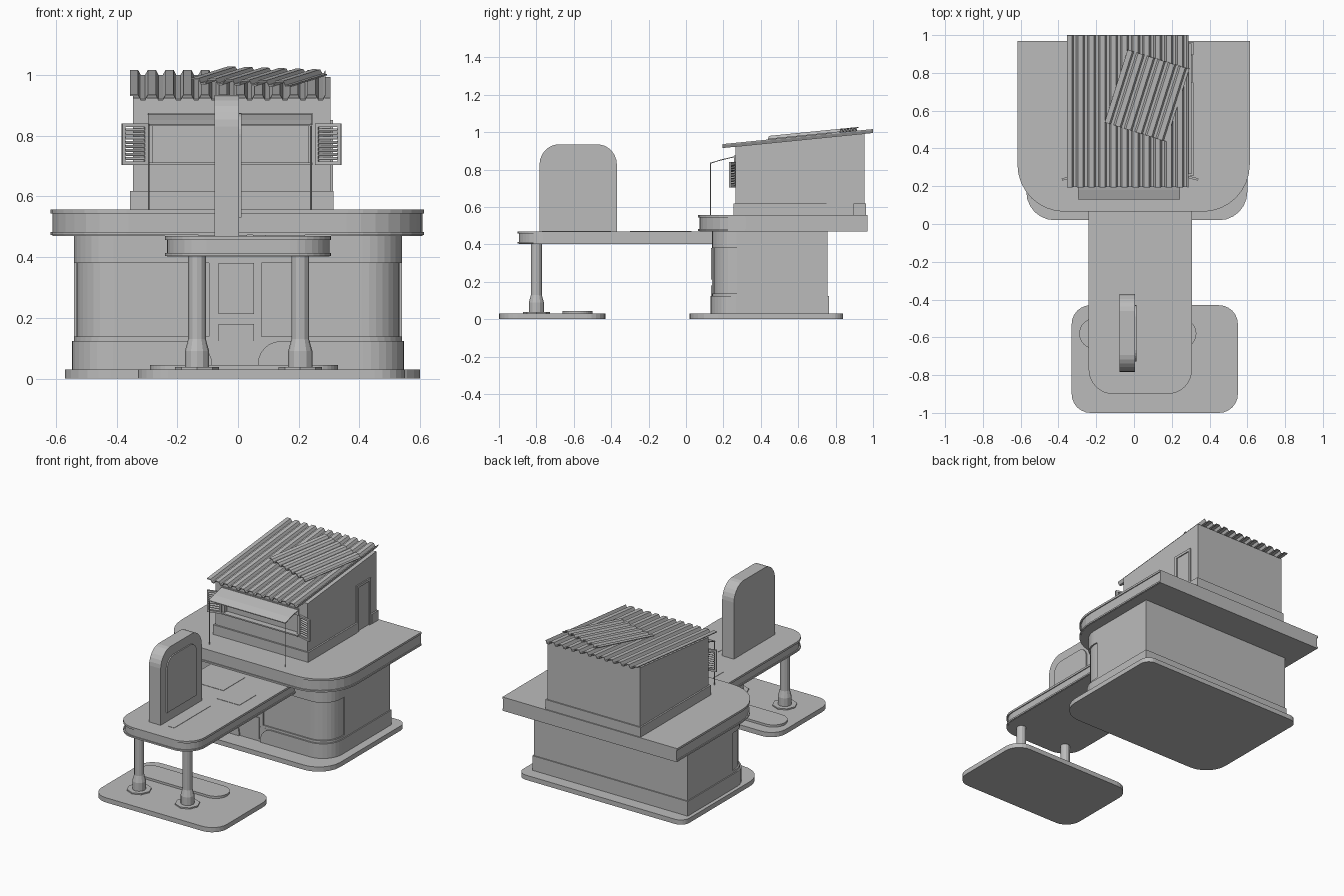
import bpy, bmesh, math
from mathutils import Matrix, Vector

if "Cube" in bpy.data.objects:
    bpy.data.objects.remove(bpy.data.objects["Cube"])

grey = bpy.data.materials.new("plain grey")
grey.diffuse_color = (0.5, 0.5, 0.5, 1)
grey.use_nodes = True
grey.node_tree.nodes["Principled BSDF"].inputs["Base Color"].default_value = grey.diffuse_color


def finish(name, bm):
    bmesh.ops.recalc_face_normals(bm, faces=bm.faces[:])
    me = bpy.data.meshes.new(name)
    bm.to_mesh(me)
    bm.free()
    me.materials.append(grey)
    ob = bpy.data.objects.new(name, me)
    bpy.context.collection.objects.link(ob)
    return ob


def prism(name, pts, a, b, axis='z'):
    """Extrude a 2D outline from a to b along an axis."""
    put = {'z': lambda u, v, w: (u, v, w), 'x': lambda u, v, w: (w, u, v),
           'y': lambda u, v, w: (u, w, v)}[axis]
    bm = bmesh.new()
    lo = [bm.verts.new(put(u, v, a)) for u, v in pts]
    hi = [bm.verts.new(put(u, v, b)) for u, v in pts]
    bm.faces.new(lo)
    bm.faces.new(hi)
    n = len(pts)
    for i in range(n):
        j = (i + 1) % n
        bm.faces.new((lo[i], lo[j], hi[j], hi[i]))
    return finish(name, bm)


def rounded(u0, u1, v0, v1, r_lo, r_hi=0, seg=6):
    """Rectangle outline with one radius at low v and another at high v."""
    pts = []
    for cu, cv, r, start in ((u0, v0, r_lo, 180), (u1, v0, r_lo, 270),
                             (u1, v1, r_hi, 0), (u0, v1, r_hi, 90)):
        if r == 0:
            pts.append((cu, cv))
            continue
        ou = cu + r if cu == u0 else cu - r
        ov = cv + r if cv == v0 else cv - r
        for i in range(seg + 1):
            a = math.radians(start + 90 * i / seg)
            pts.append((ou + r * math.cos(a), ov + r * math.sin(a)))
    return pts


def box(name, x0, x1, y0, y1, z0, z1):
    return prism(name, rounded(x0, x1, y0, y1, 0), z0, z1)


def cut(ob, cutter):
    m = ob.modifiers.new("cut", 'BOOLEAN')
    m.operation = 'DIFFERENCE'
    m.solver = 'EXACT'
    m.object = cutter
    cutter.hide_render = True
    cutter.hide_viewport = True


def lathe(name, x, y, profile, seg=12):
    bm = bmesh.new()
    rings = [[bm.verts.new((x + r * math.cos(2 * math.pi * i / seg),
                            y + r * math.sin(2 * math.pi * i / seg), z))
              for i in range(seg)] for r, z in profile]
    for p, q in zip(rings, rings[1:]):
        for i in range(seg):
            j = (i + 1) % seg
            bm.faces.new((p[i], p[j], q[j], q[i]))
    bm.faces.new(rings[0])
    bm.faces.new(rings[-1])
    return finish(name, bm)


def lipped_slab(name, x0, x1, y0, y1, z0, z1, r, lip=0.006):
    """Slab with a projecting lip along its top and bottom edges."""
    prism(name, rounded(x0 + lip, x1 - lip, y0 + lip, y1, r, 0, 8), z0, z1 - 0.002)
    prism(name + "_top_lip", rounded(x0, x1, y0, y1, r, 0, 8), z1 - 0.013, z1)
    prism(name + "_bottom_lip", rounded(x0, x1, y0, y1, r, 0, 8), z0 + 0.002, z0 + 0.012)


def sheet(name, width, length, pitch, height, matrix):
    """Corrugated sheet, ribs along local y."""
    pts, x = [], 0
    while x < width - 0.001:
        for dx, h in ((0, height), (0.45, height), (0.6, 0), (0.85, 0)):
            if x + dx * pitch <= width:
                pts.append((x + dx * pitch - width / 2, h))
        x += pitch
    pts += [(u, h - 0.005) for u, h in reversed(pts)]
    ob = prism(name, pts, -length / 2, length / 2, 'y')
    ob.data.transform(matrix)
    return ob


# Ground slabs and kerb island
prism("building_base", rounded(-0.57, 0.60, 0.02, 0.84, 0.15, 0.06), 0, 0.03)
prism("forecourt_base", rounded(-0.33, 0.55, -1.0, -0.43, 0.1, 0.1), 0, 0.03)
prism("kerb_island", rounded(-0.29, 0.33, -0.66, -0.5, 0.0799, 0.0799, 8), 0.03, 0.044)

# Ground floor: recessed core with outer bands leaving corner windows
prism("window_core", rounded(-0.532, 0.532, 0.148, 0.75, 0.125, 0, 8), 0.03, 0.47)
outer = rounded(-0.54, 0.54, 0.14, 0.757, 0.13, 0, 8)
prism("wall_lower_band", outer, 0.03, 0.138)
prism("wall_upper_band", outer, 0.38, 0.475)
box("door_wall", -0.095, 0.078, 0.14, 0.2, 0.13, 0.39)
box("rear_wall", -0.54, 0.54, 0.30, 0.757, 0.13, 0.39)
plinth = prism("wall_plinth", rounded(-0.547, 0.547, 0.131, 0.764, 0.135, 0, 8), 0.03, 0.123)
arch = [(-0.16, 0.13), (0.14, 0.13)]
arch += [(0.14 - 0.075 * math.sin(a), 0.045 + 0.078 * math.cos(a))
         for a in [math.radians(15 * i) for i in range(7)]] + [(0.065, 0.02), (-0.085, 0.02)]
arch += [(-0.16 + 0.075 * math.sin(a), 0.045 + 0.078 * math.cos(a))
         for a in [math.radians(90 - 15 * i) for i in range(7)]]
cut(plinth, prism("plinth_cutter", arch, 0.1, 0.1395, 'y'))
box("door_step_panel", -0.065, 0.052, 0.135, 0.15, 0.045, 0.18)
box("door_glass_panel", -0.065, 0.052, 0.135, 0.15, 0.213, 0.38)

# Balcony slab and forecourt canopy
lipped_slab("balcony_slab", -0.617, 0.613, 0.065, 0.97, 0.47, 0.557, 0.25)
lipped_slab("canopy", -0.24, 0.307, -0.90, 0.16, 0.402, 0.47, 0.13)
for i, (x0, x1, y0, y1) in enumerate(((0.05, 0.09, -0.77, -0.4), (-0.13, 0.03, -0.19, 0.03),
                                      (0.06, 0.22, -0.3, -0.13))):
    box(f"canopy_patch_{i}", x0, x1, y0, y1, 0.465, 0.472)

# Canopy columns
for side, x in (("left", -0.135), ("right", 0.205)):
    lathe(f"{side}_column", x, -0.8, [(0.04, 0.03), (0.04, 0.09), (0.029, 0.13), (0.029, 0.41)])
    lathe(f"{side}_column_foot", x, -0.8, [(0.072, 0.03), (0.072, 0.038)], 8)


# Upright rounded sign with raised side panel
def sign_outline(y0, y1, z0, z1, r, rise):
    body = rounded(y0, y1, z0, z1 - rise, 0, r)
    mid, half = (y0 + y1) / 2, (y1 - y0) / 2
    return [(y, z + rise * (1 - ((y - mid) / half) ** 2) if z > z0 else z) for y, z in body]


prism("sign_body", sign_outline(-0.783, -0.37, 0.465, 0.94, 0.09, 0.02), -0.078, 0.004, 'x')
prism("sign_panel", sign_outline(-0.728, -0.43, 0.53, 0.878, 0.06, 0.012), 0, 0.012, 'x')


# Upper house with sloped top
def roof_z(y):
    return 0.917 + (y - 0.195) * 0.1


house = prism("house_walls", [(0.265, 0.55), (0.955, 0.55), (0.955, roof_z(0.955)),
                              (0.265, roof_z(0.265))], -0.345, 0.305, 'x')
cut(house, box("window_cutter", -0.28, 0.23, 0.2, 0.29, 0.71, 0.835))
for name, x0, x1, y0, y1 in (("front", -0.355, 0.315, 0.255, 0.28), ("back", -0.355, 0.315, 0.945, 0.963),
                             ("left", -0.355, -0.33, 0.26, 0.955), ("right", 0.29, 0.315, 0.26, 0.75),
                             ("right_rear", 0.29, 0.315, 0.895, 0.955)):
    box(f"house_{name}_plinth", x0, x1, y0, y1, 0.55, 0.618)

# Side door frame and leaf
for name, y0, y1, z0, z1 in (("front", 0.75, 0.768, 0.555, 0.852), ("rear", 0.876, 0.892, 0.555, 0.852),
                             ("top", 0.75, 0.892, 0.836, 0.852)):
    box(f"door_frame_{name}", 0.3, 0.313, y0, y1, z0, z1)
box("side_door", 0.3, 0.307, 0.768, 0.876, 0.565, 0.836)

# Serving window sill and header, awning and poles
box("window_sill", -0.295, 0.245, 0.25, 0.28, 0.703, 0.711)
box("window_header", -0.295, 0.245, 0.257, 0.28, 0.835, 0.875)
awning = [(0.268, 0.873), (0.23, 0.864), (0.18, 0.852), (0.13, 0.836)]
prism("awning", awning + [(y, z - 0.005) for y, z in reversed(awning)], -0.297, 0.243, 'x')
for side, x in (("left", -0.294), ("right", 0.24)):
    lathe(f"{side}_awning_pole", x, 0.132, [(0.003, 0.55), (0.003, 0.838)], 6)

# Louvred shutters hinged beside the window
for side, hinge, s in (("left", -0.297, -1), ("right", 0.255, 1)):
    parts = [box(f"{side}_shutter_stile_{i}", x0, x0 + 0.011, -0.006, 0.006, 0.703, 0.84)
             for i, x0 in enumerate((0, 0.077))]
    parts += [box(f"{side}_shutter_rail_{i}", 0, 0.088, -0.006, 0.006, z, z + 0.012)
              for i, z in enumerate((0.703, 0.828))]
    for i in range(8):
        z = 0.722 + i * 0.0135
        parts.append(prism(f"{side}_shutter_slat_{i}", [(-0.006, z - 0.003), (0.006, z + 0.004),
                     (0.006, z + 0.007), (-0.006, z)], 0.008, 0.08, 'x'))
    m = Matrix.Translation((hinge, 0.258, 0)) @ Matrix.Scale(s, 4, Vector((1, 0, 0))) \
        @ Matrix.Rotation(math.radians(-15), 4, 'Z')
    for p in parts:
        p.data.transform(m)
        if s < 0:
            p.data.flip_normals()

# Corrugated roof and loose patch sheet
slope = Matrix.Rotation(math.atan(0.1), 4, 'X')
sheet("corrugated_roof", 0.667, 0.809, 0.0585, 0.016,
      Matrix.Translation((-0.022, 0.598, roof_z(0.598) + 0.003)) @ slope)
sheet("roof_patch", 0.345, 0.405, 0.0585, 0.014,
      Matrix.Translation((0.07, 0.68, roof_z(0.68) + 0.024)) @ slope
      @ Matrix.Rotation(math.radians(-17.5), 4, 'Z'))
